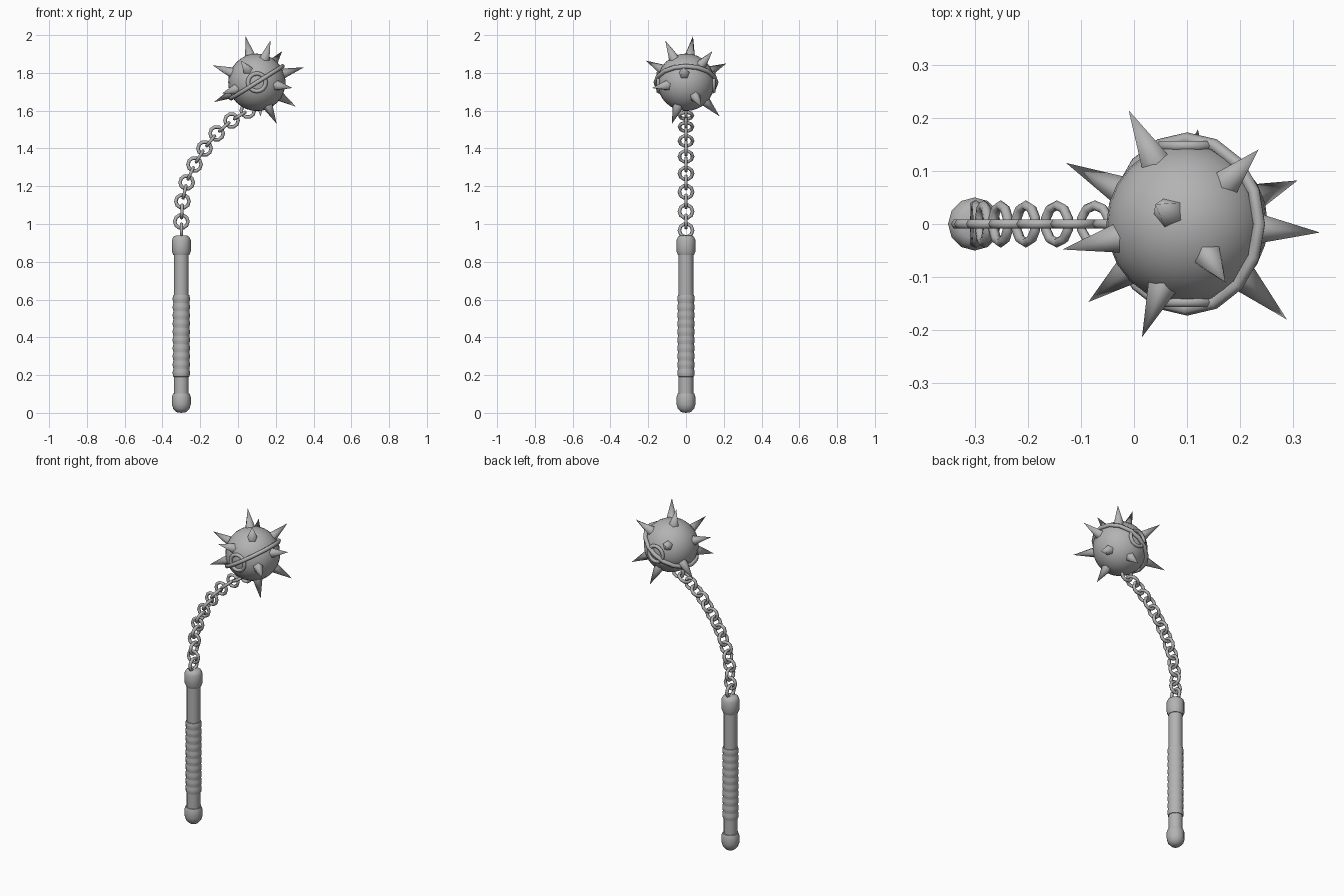
import bpy, bmesh, math
from mathutils import Vector, Matrix

cube = bpy.data.objects.get("Cube")
if cube:
    bpy.data.objects.remove(cube)

metal = bpy.data.materials.new("grey_metal")
metal.use_nodes = True
GREY = (0.45, 0.45, 0.45, 1)
metal.diffuse_color = GREY
metal.node_tree.nodes["Principled BSDF"].inputs["Base Color"].default_value = GREY

BALL = Vector((0.10, 0, 1.75))
HANDLE_X = -0.30


def finish(name, bm, angle=50):
    """Turn a bmesh into a smooth-shaded grey object."""
    bmesh.ops.recalc_face_normals(bm, faces=bm.faces)
    mesh = bpy.data.meshes.new(name)
    bm.to_mesh(mesh)
    bm.free()
    mesh.materials.append(metal)
    obj = bpy.data.objects.new(name, mesh)
    bpy.context.collection.objects.link(obj)
    bpy.ops.object.select_all(action='DESELECT')
    obj.select_set(True)
    bpy.context.view_layer.objects.active = obj
    bpy.ops.object.shade_smooth_by_angle(angle=math.radians(angle))
    return obj


def aim(direction):
    """Rotation that takes the z axis to a direction."""
    return Vector(direction).to_track_quat('Z', 'Y').to_matrix().to_4x4()


def lathe(name, profile, sides=12):
    """Spin (radius, height) points around the handle axis."""
    bm = bmesh.new()
    verts = [bm.verts.new((r, 0, z)) for r, z in profile]
    edges = [bm.edges.new(pair) for pair in zip(verts, verts[1:])]
    bmesh.ops.spin(bm, geom=verts + edges, axis=(0, 0, 1), cent=(0, 0, 0),
                   angle=math.tau, steps=sides)
    bmesh.ops.remove_doubles(bm, verts=bm.verts, dist=0.0005)
    bmesh.ops.translate(bm, verts=bm.verts, vec=(HANDLE_X, 0, 0))
    return finish(name, bm)


def ring(name, centre, normal, major, minor, segments, sides=6):
    """Torus around a normal."""
    bm = bmesh.new()
    place = Matrix.Translation(centre) @ aim(normal)
    loops = []
    for i in range(segments):
        turn = place @ Matrix.Rotation(math.tau * i / segments, 4, 'Z')
        loop = []
        for j in range(sides):
            a = math.tau * j / sides
            loop.append(bm.verts.new(turn @ Vector(
                (major + minor * math.cos(a), 0, minor * math.sin(a)))))
        loops.append(loop)
    for i in range(segments):
        a, b = loops[i], loops[(i + 1) % segments]
        for j in range(sides):
            k = (j + 1) % sides
            bm.faces.new((a[j], b[j], b[k], a[k]))
    return finish(name, bm, 65)


# Handle: pommel, shaft, ridged grip and top cap
lathe("pommel", [(0, 0), (0.026, 0.004), (0.043, 0.022), (0.05, 0.045),
                 (0.05, 0.085), (0.044, 0.102), (0, 0.105)])
lathe("shaft", [(0, 0.09), (0.039, 0.09), (0.039, 0.85), (0, 0.85)])
RIDGES = 10
grip = [(0.036, 0.19)]
for i in range(RIDGES):
    z, step = 0.19 + i * 0.0435, 0.0435
    grip += [(0.0425, z + 0.002), (0.0455, z + step * 0.35),
             (0.0455, z + step * 0.65), (0.0425, z + step - 0.002)]
lathe("grip", grip + [(0.036, 0.625)])
lathe("top_cap", [(0, 0.835), (0.042, 0.835), (0.05, 0.855), (0.05, 0.915),
                  (0.042, 0.932), (0.028, 0.94), (0, 0.94)])

# Chain: links facing the front, with crosswise links between them
path = [(-0.30, 1.013), (-0.294, 1.12), (-0.272, 1.22), (-0.23, 1.315),
        (-0.177, 1.40), (-0.113, 1.48), (-0.034, 1.548), (0.052, 1.60)]
path = [Vector((x, 0, z)) for x, z in path]
previous = Vector((HANDLE_X, 0, 0.92))
for n, point in enumerate(path):
    along = point - previous
    ring(f"front_link_{n + 1}", point, (0, 1, 0), 0.035, 0.0095, 10)
    ring(f"cross_link_{n + 1}", (point + previous) / 2,
         (along.z, 0, -along.x), 0.035, 0.0095, 10)
    previous = point

# Ball with its tilted band and a round boss ring on front and back
bm = bmesh.new()
bmesh.ops.create_uvsphere(bm, u_segments=24, v_segments=16, radius=0.152,
                          matrix=Matrix.Translation(BALL))
finish("ball", bm)
tilt = math.radians(32)
ring("ball_band", BALL, (-math.sin(tilt), 0, math.cos(tilt)), 0.160, 0.0125, 16)
for label, side in (("front", -1), ("back", 1)):
    ring(f"{label}_boss_ring", BALL + Vector((0, side * 0.147, 0)),
         (0, side, 0), 0.047, 0.011, 16)

# Spikes: five-sided cones, given by tip offset from the ball centre
tips = [(-0.06, 0.037, 0.245), (0.072, -0.11, 0.222), (0.134, 0.14, 0.165),
        (0.25, -0.016, 0.08), (0.208, 0.082, -0.13), (0.188, -0.18, -0.03),
        (0.105, -0.075, -0.22), (-0.235, -0.048, 0.09), (-0.228, 0.115, -0.105),
        (-0.186, -0.147, -0.06), (-0.085, -0.213, 0.115), (-0.11, 0.214, 0.10),
        (0.02, 0.178, -0.18)]
for n, tip in enumerate(tips):
    tip = Vector(tip)
    base = 0.135
    length = tip.length - base
    bm = bmesh.new()
    bmesh.ops.create_cone(
        bm, cap_ends=True, segments=5, radius1=0.032, radius2=0.0, depth=length,
        matrix=Matrix.Translation(BALL + tip.normalized() * (base + length / 2))
        @ aim(tip))
    bmesh.ops.remove_doubles(bm, verts=bm.verts, dist=0.0005)
    finish(f"spike_{n + 1}", bm, 75)
